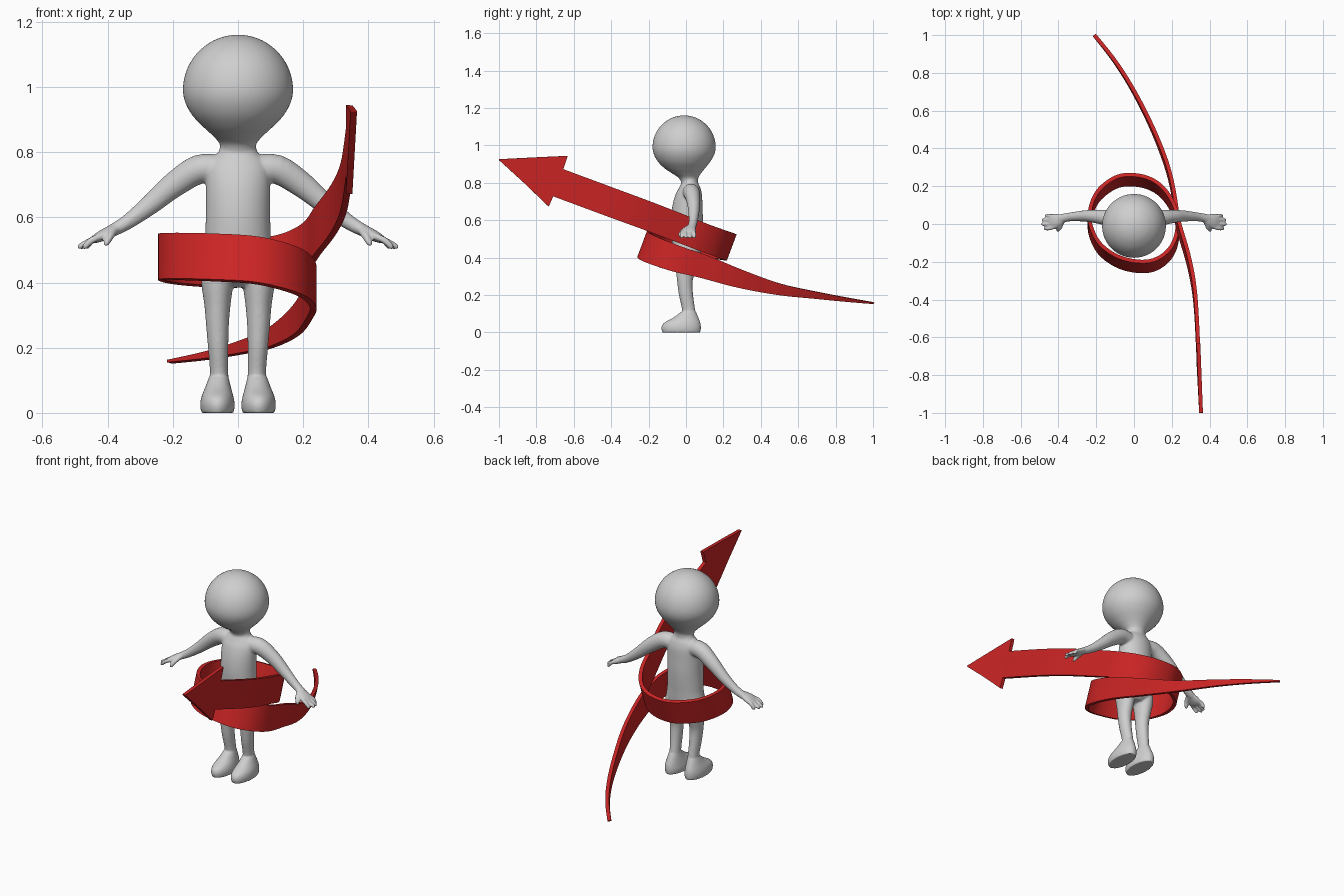
import bpy, bmesh, math
from mathutils import Vector

if "Cube" in bpy.data.objects:
    bpy.data.objects.remove(bpy.data.objects["Cube"])


def material(name, rgb):
    m = bpy.data.materials.new(name)
    m.diffuse_color = (*rgb, 1)
    m.use_nodes = True
    m.node_tree.nodes["Principled BSDF"].inputs["Base Color"].default_value = m.diffuse_color
    return m


GREY = material("light grey", (0.62, 0.62, 0.62))
RED = material("red", (0.6, 0.018, 0.018))


def spline(pts, n):
    """Catmull-Rom through tuples of any length."""
    out = []
    for i in range(len(pts) - 1):
        a, b = pts[max(i - 1, 0)], pts[i]
        c, d = pts[i + 1], pts[min(i + 2, len(pts) - 1)]
        for k in range(n):
            t = k / n
            out.append(tuple(
                0.5 * (2 * q + (r - p) * t + (2 * p - 5 * q + 4 * r - s) * t * t
                       + (3 * q - p - 3 * r + s) * t ** 3)
                for p, q, r, s in zip(a, b, c, d)))
    return out + [tuple(pts[-1])]


def skin_rings(bm, rings):
    """Bridge rings of coordinates and cap both ends."""
    loops = [[bm.verts.new(p) for p in ring] for ring in rings]
    n = len(loops[0])
    for a, b in zip(loops, loops[1:]):
        for i in range(n):
            j = (i + 1) % n
            bm.faces.new((a[i], a[j], b[j], b[i]))
    bm.faces.new(loops[0][::-1])
    bm.faces.new(loops[-1])


def make_object(name, bm, mat):
    bmesh.ops.recalc_face_normals(bm, faces=bm.faces)
    me = bpy.data.meshes.new(name)
    bm.to_mesh(me)
    bm.free()
    ob = bpy.data.objects.new(name, me)
    bpy.context.collection.objects.link(ob)
    me.materials.append(mat)
    return ob


def upright(bm, rows, seg=40, n=4):
    """Loft of ellipses stacked in z: rows are (z, cx, cy, rx, ry)."""
    ang = [2 * math.pi * i / seg for i in range(seg)]
    skin_rings(bm, [[(cx + rx * math.cos(a), cy + ry * math.sin(a), z) for a in ang]
                    for z, cx, cy, rx, ry in spline(rows, n)])


def limb(bm, rows, side, seg=20, n=4):
    """Tube along a path: rows are (x, y, z, half width in y, half height)."""
    path = spline(rows, n)
    rings = []
    for i, (x, y, z, w, h) in enumerate(path):
        p, q = path[max(i - 1, 0)], path[min(i + 1, len(path) - 1)]
        t = (Vector(q[:3]) - Vector(p[:3])).normalized()
        v = t.cross(Vector((0, 1, 0))).normalized()
        u = v.cross(t)
        ring = []
        for k in range(seg):
            a = 2 * math.pi * k / seg
            c = Vector((x, y, z)) + u * w * math.cos(a) + v * h * math.sin(a)
            ring.append((c.x * side, c.y, c.z))
        rings.append(ring)
    skin_rings(bm, rings)


# ---- figure: overlapping lofts fused by a voxel remesh ----
bm = bmesh.new()

# torso and neck
upright(bm, [(.385, 0, .005, .06, .04), (.42, 0, .005, .108, .073), (.50, 0, .005, .102, .08),
             (.60, 0, .005, .099, .085), (.68, 0, .008, .099, .08), (.74, 0, .015, .098, .07),
             (.775, 0, .02, .085, .056), (.80, 0, .02, .06, .045), (.83, 0, .015, .054, .046)])

# head: round on top, tapering into the neck
head = [(.80, 0, .02, .056, .045), (.825, 0, .014, .056, .052), (.85, 0, .003, .077, .077),
        (.875, 0, -.006, .104, .106), (.91, 0, -.01, .138, .138), (.95, 0, -.01, .161, .161)]
head += [(.99 + .17 * math.sin(a), 0, -.01, .169 * math.cos(a), .169 * math.cos(a))
         for a in [math.radians(d) for d in (0, 15, 30, 45, 60, 72, 82, 88)]]
upright(bm, head, 64)

for side in (1, -1):
    # leg
    upright(bm, [(.47, side * .055, .003, .045, .06), (.41, side * .063, .002, .05, .066),
                 (.33, side * .063, -.002, .040, .052), (.27, side * .063, -.006, .035, .041),
                 (.20, side * .061, 0, .031, .038), (.12, side * .058, .014, .028, .035),
                 (.05, side * .058, .02, .032, .04)])
    # foot
    upright(bm, [(0, side * .063, -.025, .050, .102), (.025, side * .063, -.026, .053, .106),
                 (.05, side * .063, -.021, .049, .098), (.08, side * .061, 0, .039, .066),
                 (.11, side * .059, .013, .030, .040)])
    # arm
    limb(bm, [(.05, .022, .745, .045, .045), (.12, .03, .747, .044, .045),
              (.20, .04, .697, .036, .039), (.27, .042, .638, .029, .031),
              (.34, .037, .585, .023, .023), (.39, .028, .557, .024, .019)], side)
    # palm
    limb(bm, [(.37, .03, .566, .02, .016), (.395, .022, .555, .032, .018),
              (.425, .014, .540, .041, .016), (.445, .010, .530, .038, .011)], side)
    # fingers
    for y, x in ((-.024, .474), (-.001, .488), (.022, .484), (.044, .468)):
        limb(bm, [(.42, y * .8 + .003, .542, .0105, .0105), (.45, y, .529, .0105, .0105),
                  (x - .005, y, .511, .0095, .0095), (x + .003, y, .505, .005, .005)], side, 12)
    # thumb
    limb(bm, [(.38, .01, .558, .012, .012), (.392, -.018, .542, .012, .012),
              (.403, -.032, .522, .010, .010), (.407, -.036, .512, .005, .005)], side, 12)

figure = make_object("figure", bm, GREY)
rm = figure.modifiers.new("fuse", 'REMESH')
rm.mode = 'VOXEL'
rm.voxel_size = 0.005
rm.use_smooth_shade = True
sm = figure.modifiers.new("soften", 'SMOOTH')
sm.factor = 0.5
sm.iterations = 5

# ---- ribbon arrow: band swept along a spiral, (x, y, z, width) ----
path = spline([
    (-.21, 1, .157, .008), (-.1, .86, .175, .022), (0, .70, .198, .038), (.1, .5, .23, .062),
    (.18, .29, .286, .098), (.22, .10, .35, .125), (.23, -.04, .39, .14), (.2, -.14, .425, .147),
    (.13, -.205, .452, .15), (.04, -.225, .47, .15), (-.08, -.2, .477, .15),
    (-.18, -.13, .48, .15), (-.23, -.03, .48, .15), (-.23, .06, .475, .15),
    (-.19, .15, .467, .15), (-.11, .215, .46, .15), (-.03, .235, .457, .15),
    (.07, .22, .463, .15), (.15, .17, .48, .15), (.21, .08, .513, .15),
    (.245, -.04, .56, .152), (.295, -.215, .627, .154), (.325, -.4, .695, .155),
    (.341, -.683, .80, .155)], 6)
# arrow head: sudden step in width, then a taper to the tip
path += [(.341, -.683, .808, .29), (.348, -.84, .867, .146), (.355, -1, .924, .004)]

LEAN = Vector((0, .35, .937))
THICK = 0.01
rings = []
for i, p in enumerate(path):
    a, b = path[max(i - 1, 0)], path[min(i + 1, len(path) - 1)]
    t = Vector((b[0] - a[0], b[1] - a[1], b[2] - a[2]))
    side = t.cross(LEAN).normalized() * THICK
    c, up = Vector(p[:3]), LEAN * p[3] / 2
    rings.append([c - up - side, c - up + side, c + up + side, c + up - side])

bm = bmesh.new()
skin_rings(bm, rings)
arrow = make_object("ribbon_arrow", bm, RED)
bpy.context.view_layer.objects.active = arrow
arrow.select_set(True)
bpy.ops.object.shade_smooth_by_angle(angle=math.radians(35))
